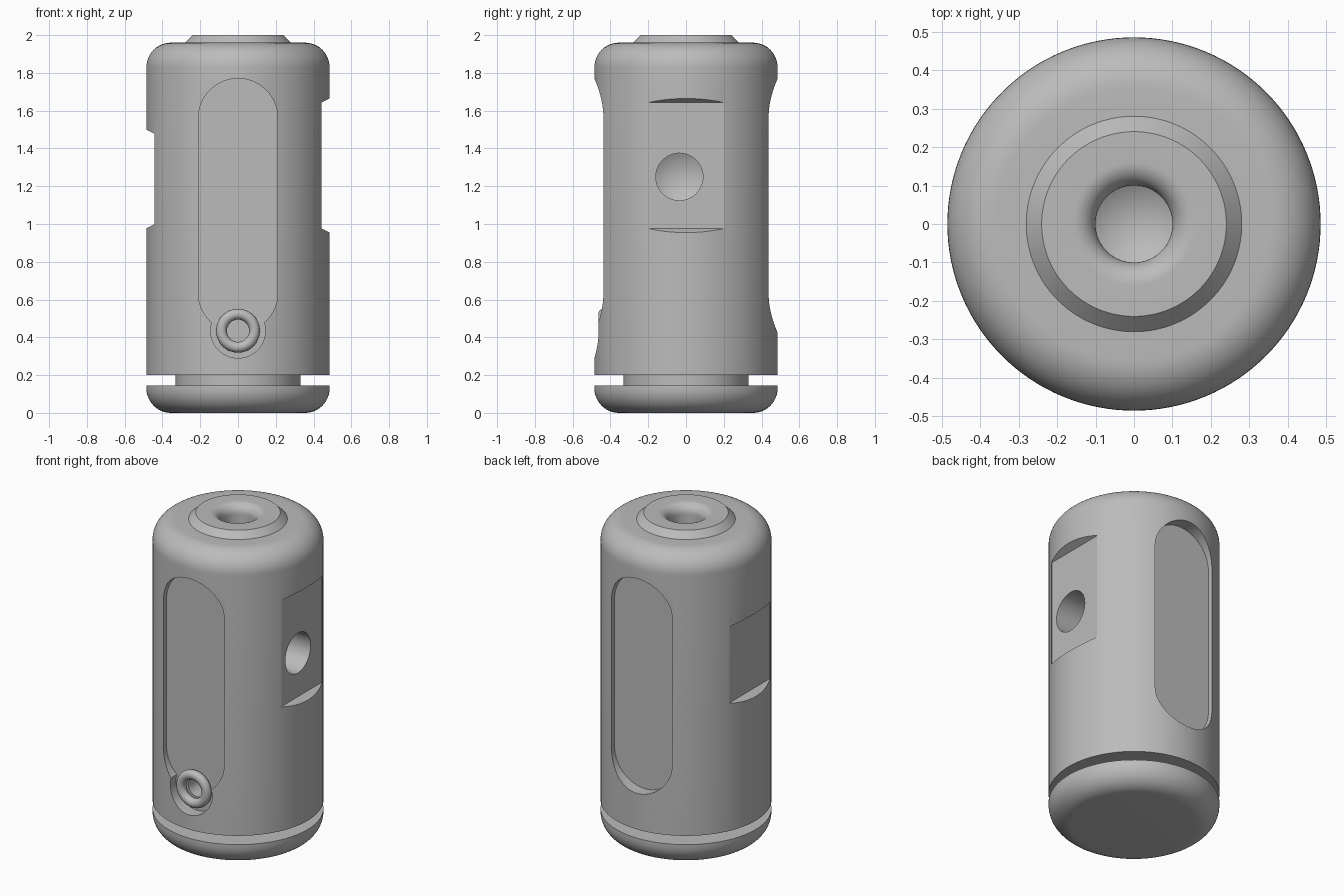
import bpy, bmesh, math
from mathutils import Matrix, Vector

cube = bpy.data.objects.get("Cube")
if cube:
    bpy.data.objects.remove(cube, do_unlink=True)

grey = bpy.data.materials.new("plain grey")
grey.use_nodes = True
grey.diffuse_color = (0.5, 0.5, 0.5, 1)
grey.node_tree.nodes["Principled BSDF"].inputs["Base Color"].default_value = (0.5, 0.5, 0.5, 1)


def make(name, bm):
    bmesh.ops.remove_doubles(bm, verts=bm.verts, dist=1e-5)
    bmesh.ops.recalc_face_normals(bm, faces=bm.faces)
    mesh = bpy.data.meshes.new(name)
    bm.to_mesh(mesh)
    bm.free()
    mesh.materials.append(grey)
    ob = bpy.data.objects.new(name, mesh)
    bpy.context.collection.objects.link(ob)
    return ob


def activate(ob):
    bpy.ops.object.select_all(action='DESELECT')
    ob.select_set(True)
    bpy.context.view_layer.objects.active = ob


def smooth(ob):
    activate(ob)
    bpy.ops.object.shade_smooth_by_angle(angle=math.radians(25))


def arc(cx, cz, r, start, end, n=12):
    angles = [math.radians(start + (end - start) * i / n) for i in range(n + 1)]
    return [(cx + r * math.cos(a), cz + r * math.sin(a)) for a in angles]


def lathe(name, profile, steps=128, matrix=Matrix()):
    """Turn an (r, z) profile around z."""
    bm = bmesh.new()
    verts = [bm.verts.new((r, 0, z)) for r, z in profile]
    edges = [bm.edges.new(pair) for pair in zip(verts, verts[1:])]
    bmesh.ops.spin(bm, geom=verts + edges, cent=(0, 0, 0), axis=(0, 0, 1),
                   angle=math.tau, steps=steps)
    bm.transform(matrix)
    return make(name, bm)


def prism(name, outline, y0, y1):
    """Extrude an (x, z) outline along y."""
    bm = bmesh.new()
    face = bm.faces.new([bm.verts.new((x, y0, z)) for x, z in outline])
    out = bmesh.ops.extrude_face_region(bm, geom=[face])
    moved = [v for v in out["geom"] if isinstance(v, bmesh.types.BMVert)]
    bmesh.ops.translate(bm, verts=moved, vec=Vector((0, y1 - y0, 0)))
    return make(name, bm)


def cut(target, cutter):
    cutter.hide_render = True
    mod = target.modifiers.new("cut", 'BOOLEAN')
    mod.operation = 'DIFFERENCE'
    mod.solver = 'EXACT'
    mod.object = cutter
    activate(target)
    bpy.ops.object.modifier_apply(modifier=mod.name)
    bpy.data.objects.remove(cutter, do_unlink=True)


R = 0.485
FLOOR = 0.407

# Main barrel with rounded shoulder, raised boss and drilled top hole
body = lathe("body", [(0, 0.2), (R, 0.2)] + arc(R - 0.13, 1.83, 0.13, 0, 90)
             + [(0.28, 1.96), (0.24, 2.0)] + arc(0.16, 1.94, 0.06, 90, 180)
             + [(0.1, 1.66), (0, 1.6)])

# Long rounded pockets on front and back
slot = arc(0, 1.56, 0.21, 0, 180, 32) + arc(0, 0.635, 0.21, 180, 360, 32)
for side in (-1, 1):
    cut(body, prism("slot_cutter", slot, side * FLOOR, side * 0.6))

# Round pocket and small bore for the ring on the front
RING_Z = 0.435
circle = arc(0, RING_Z, 0.145, 0, 360, 48)[:-1]
cut(body, prism("ring_pocket_cutter", circle, -FLOOR, -0.6))
bore = arc(0, RING_Z, 0.06, 0, 360, 32)[:-1]
cut(body, prism("ring_bore_cutter", bore, -0.3, -0.6))

# Side flats with sloping ends
for side, low, high in ((1, 0.977, 1.642), (-1, 1.0, 1.477)):
    flat = [(side * 0.44, low), (side * 0.64, low - 0.1),
            (side * 0.64, high + 0.1), (side * 0.44, high)]
    cut(body, prism("flat_cutter", flat, -0.2, 0.2))

# Cone-ended side hole
turn = Matrix.Translation((0, -0.035, 1.25)) @ Matrix.Rotation(math.pi / 2, 4, 'Y')
cut(body, lathe("side_hole_cutter", [(0, 0.14), (0.125, 0.21), (0.125, 0.6), (0, 0.6)],
                48, turn))
smooth(body)

# Neck and rounded foot
neck = lathe("neck", [(0, 0.12), (0.33, 0.12), (0.33, 0.21), (0, 0.21)])
smooth(neck)
foot = lathe("base_cap", [(0, 0)] + arc(R - 0.13, 0.13, 0.13, -90, 0)
             + [(R, 0.145), (0, 0.145)])
smooth(foot)

# Ring seated in the front pocket
seat = Matrix.Translation((0, -0.436, RING_Z)) @ Matrix.Rotation(math.pi / 2, 4, 'X')
ring = lathe("front_ring", arc(0.0875, 0, 0.0285, 0, 360, 20), 48, seat)
smooth(ring)
